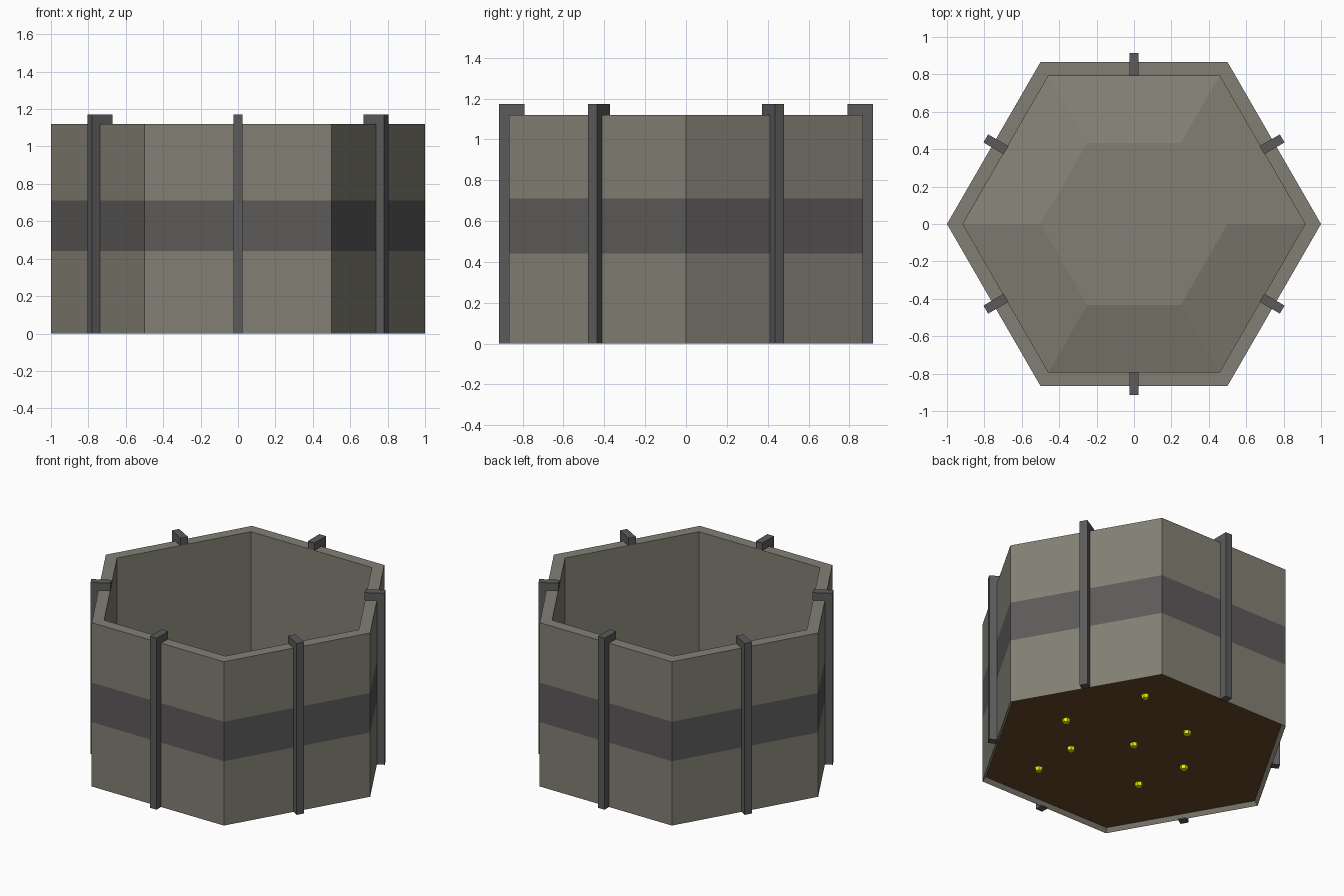
import bpy, bmesh, math
from mathutils import Matrix, Vector

if "Cube" in bpy.data.objects:
    bpy.data.objects.remove(bpy.data.objects["Cube"])


def mat(name, rgb):
    m = bpy.data.materials.new(name)
    m.diffuse_color = (*rgb, 1)
    m.use_nodes = True
    m.node_tree.nodes["Principled BSDF"].inputs["Base Color"].default_value = m.diffuse_color
    return m


STONE = mat("warm grey", (0.225, 0.216, 0.172))
BAND = mat("dark grey", (0.108, 0.103, 0.102))
METAL = mat("iron grey", (0.108, 0.105, 0.108))
SOIL = mat("dark brown", (0.13, 0.064, 0.018))
GLOW = mat("yellow", (0.8, 0.8, 0.0))


def finish(bm, name, *mats):
    me = bpy.data.meshes.new(name)
    bm.to_mesh(me)
    bm.free()
    for m in mats:
        me.materials.append(m)
    ob = bpy.data.objects.new(name, me)
    bpy.context.collection.objects.link(ob)
    return ob


def hex_loft(profile, mat_ids, closed):
    """Sweep a (radius, z) profile round six corners; one material per segment."""
    bm = bmesh.new()
    rings = [[bm.verts.new((r * math.cos(i * math.pi / 3),
                            r * math.sin(i * math.pi / 3), z)) for i in range(6)]
             for r, z in profile]
    n = len(rings)
    for k in range(n if closed else n - 1):
        a, b = rings[k], rings[(k + 1) % n]
        for i in range(6):
            j = (i + 1) % 6
            f = bm.faces.new((a[i], a[j], b[j], b[i]))
            f.material_index = mat_ids[k]
    if not closed:  # cap both ends
        bm.faces.new(rings[0][::-1]).material_index = mat_ids[-1]
        bm.faces.new(rings[-1]).material_index = mat_ids[0]
    return bm


# Hexagonal wall with a flush painted band and a thin bevelled foot
H = 1.12
wall = hex_loft([(1, 0), (1, 0.44), (1, 0.71), (1, H), (0.915, H), (0.915, 0.03),
                 (0.975, 0.03)], [0, 1, 0, 0, 0, 0, 0], True)
finish(wall, "hexagonal_wall", STONE, BAND)

# Shallow raised floor with a brown underside
floor = hex_loft([(0.975, 0.026), (0.5, 0.14)], [0, 1], False)
finish(floor, "raised_floor", STONE, SOIL)

# Hooked straps at the middle of each side: L profile extruded sideways
L = [(0.862, 0), (0.915, 0), (0.915, 1.172), (0.79, 1.172), (0.79, H), (0.862, H)]
for i in range(6):
    bm = bmesh.new()
    f = bm.faces.new([bm.verts.new((x, -0.025, z)) for x, z in L])
    out = bmesh.ops.extrude_face_region(bm, geom=[f])["geom"]
    bmesh.ops.translate(bm, vec=(0, 0.05, 0),
                        verts=[v for v in out if isinstance(v, bmesh.types.BMVert)])
    bmesh.ops.recalc_face_normals(bm, faces=bm.faces)
    bm.transform(Matrix.Rotation(math.radians(30 + 60 * i), 4, "Z"))
    finish(bm, "strap_%d" % (i + 1), METAL)

# Small yellow nuggets standing out of the underside (across, along a 50 degree axis)
turn = Matrix.Rotation(math.radians(50), 3, "Z")
spots = [(0.07, 0.68), (-0.42, 0.38), (-0.39, 0.03), (0, 0.08), (0.33, 0.23),
         (-0.59, -0.22), (0.03, -0.41), (0.31, -0.2)]
for k, (u, v) in enumerate(spots):
    bm = bmesh.new()
    bmesh.ops.create_cone(bm, cap_ends=True, segments=6, radius1=0.022,
                          radius2=0.03, depth=0.05)
    bm.transform(Matrix.Translation(turn @ Vector((v, u, 0.026)))
                 @ Matrix.Rotation(k * 0.7, 4, "Z"))
    finish(bm, "nugget_%d" % (k + 1), GLOW)
